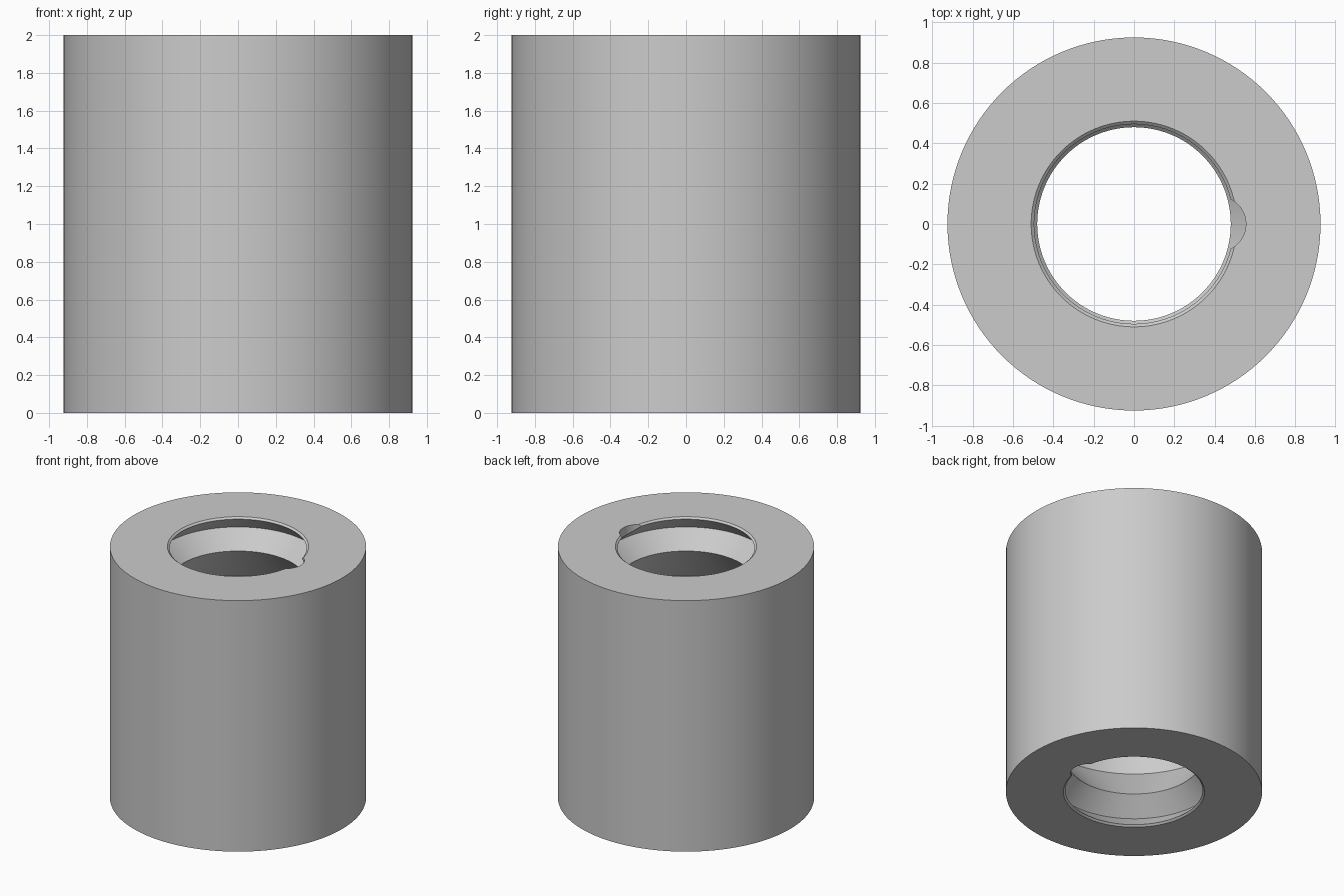
import bpy
import bmesh
from math import radians
from mathutils import Matrix, Vector

if "Cube" in bpy.data.objects:
    bpy.data.objects.remove(bpy.data.objects["Cube"], do_unlink=True)

HEIGHT = 2.0
OUTER = 0.925
SEGMENTS = 128

grey = bpy.data.materials.new("plain grey")
grey.use_nodes = True
grey.diffuse_color = (0.6, 0.6, 0.6, 1)
grey.node_tree.nodes["Principled BSDF"].inputs["Base Color"].default_value = grey.diffuse_color


def make_object(name, bm):
    bmesh.ops.recalc_face_normals(bm, faces=bm.faces)
    mesh = bpy.data.meshes.new(name)
    bm.to_mesh(mesh)
    bm.free()
    mesh.materials.append(grey)
    obj = bpy.data.objects.new(name, mesh)
    bpy.context.collection.objects.link(obj)
    return obj


# Bore profile from one end inward: chamfered lip, groove, throat, wide middle (radius, depth)
bore = [(0.51, 0), (0.495, 0.013), (0.613, 0.13), (0.48, 0.26), (0.72, 0.565)]
profile = [(OUTER, 0)] + bore
profile += [(r, HEIGHT - d) for r, d in reversed(profile)]

# Sleeve body: the closed profile spun round the vertical axis
bm = bmesh.new()
verts = [bm.verts.new((r, 0, z)) for r, z in profile]
edges = [bm.edges.new((a, b)) for a, b in zip(verts, verts[1:] + verts[:1])]
bmesh.ops.spin(bm, geom=verts + edges, cent=(0, 0, 0), axis=(0, 0, 1),
               angle=radians(360), steps=SEGMENTS, use_merge=True)
bmesh.ops.remove_doubles(bm, verts=bm.verts, dist=0.0005)
sleeve = make_object("sleeve", bm)

# Round notch through the lip at each end
for end, z in (("bottom", 0.015), ("top", HEIGHT - 0.015)):
    bm = bmesh.new()
    bmesh.ops.create_cone(bm, cap_ends=True, segments=48, radius1=0.137, radius2=0.137,
                          depth=0.23, matrix=Matrix.Translation(Vector((0.418, 0, z))))
    cutter = make_object(end + "_notch_cutter", bm)
    cutter.hide_render = True
    cut = sleeve.modifiers.new(end + " notch", "BOOLEAN")
    cut.operation = "DIFFERENCE"
    cut.solver = "EXACT"
    cut.object = cutter
    bpy.context.view_layer.objects.active = sleeve
    bpy.ops.object.modifier_apply(modifier=cut.name)
    bpy.data.objects.remove(cutter, do_unlink=True)

# Smooth round walls with crisp edges
bpy.ops.object.select_all(action="DESELECT")
sleeve.select_set(True)
bpy.context.view_layer.objects.active = sleeve
bpy.ops.object.shade_smooth_by_angle(angle=radians(30))
